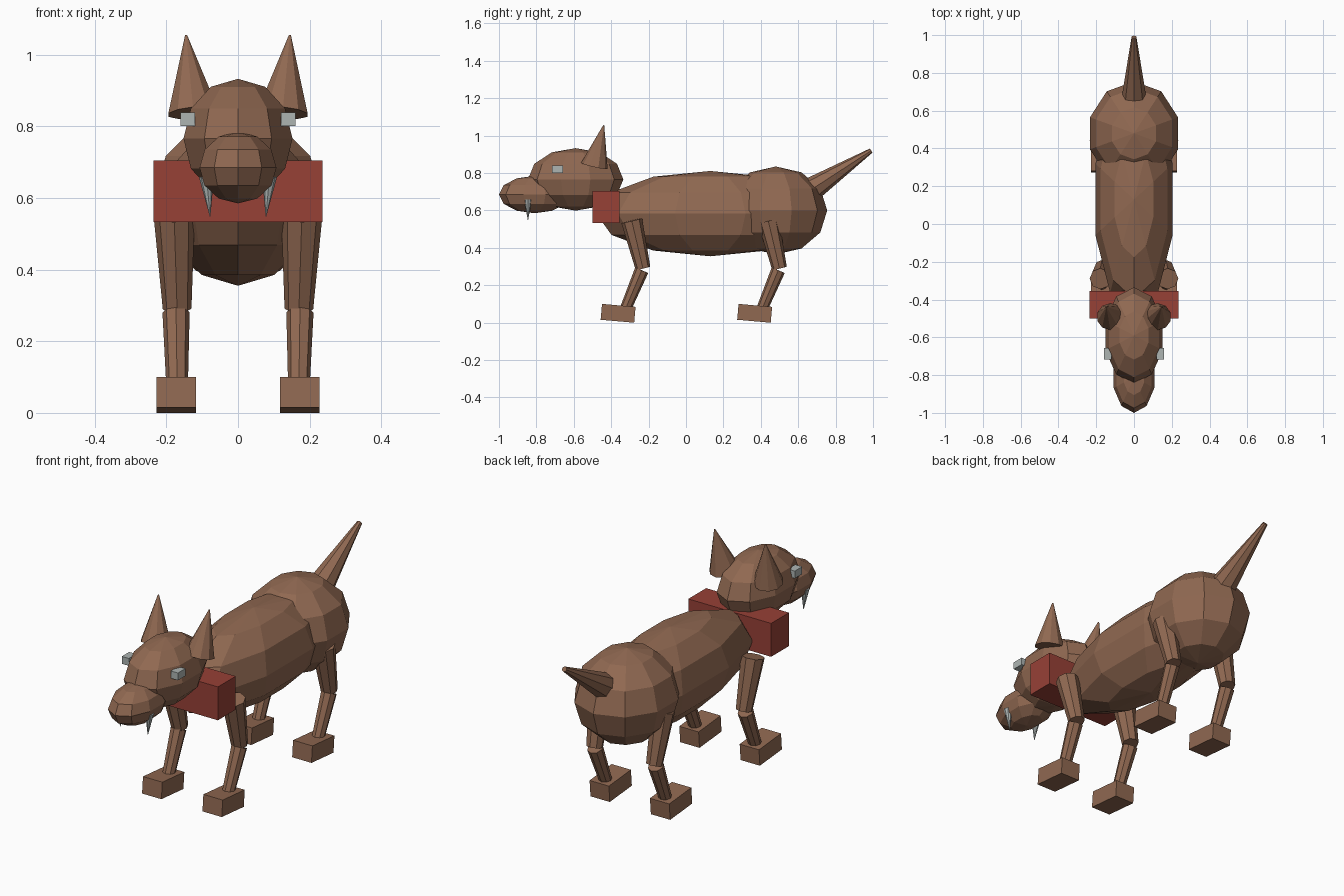
import bpy, bmesh, math
from mathutils import Vector, Matrix

cube = bpy.data.objects.get("Cube")
if cube:
    bpy.data.objects.remove(cube, do_unlink=True)


def material(name, rgb):
    m = bpy.data.materials.new(name)
    m.use_nodes = True
    m.diffuse_color = (*rgb, 1)
    m.node_tree.nodes["Principled BSDF"].inputs["Base Color"].default_value = (*rgb, 1)
    return m


brown = material("brown fur", (0.28, 0.14, 0.083))
red = material("red collar", (0.31, 0.052, 0.037))
grey = material("pale grey", (0.42, 0.46, 0.45))


def finish(name, bm, mat, matrix):
    mesh = bpy.data.meshes.new(name)
    bm.to_mesh(mesh)
    bm.free()
    mesh.materials.append(mat)
    obj = bpy.data.objects.new(name, mesh)
    obj.matrix_world = matrix
    bpy.context.collection.objects.link(obj)
    return obj


def ellipsoid(name, centre, radii, mat):
    bm = bmesh.new()
    bmesh.ops.create_uvsphere(bm, u_segments=10, v_segments=6, radius=1)
    bmesh.ops.scale(bm, vec=radii, verts=bm.verts)
    return finish(name, bm, mat, Matrix.Translation(centre))


def box(name, centre, size, mat, tilt=0):
    bm = bmesh.new()
    bmesh.ops.create_cube(bm, size=1)
    bmesh.ops.scale(bm, vec=size, verts=bm.verts)
    turn = Matrix.Rotation(math.radians(tilt), 4, "X")
    return finish(name, bm, mat, Matrix.Translation(centre) @ turn)


def taper(name, low, high, r_low, r_high, mat, sides=8):
    """Tapered tube running from a low point up to a high point."""
    low, high = Vector(low), Vector(high)
    axis = high - low
    bm = bmesh.new()
    bmesh.ops.create_cone(bm, cap_ends=True, segments=sides, radius1=r_low,
                          radius2=r_high, depth=axis.length)
    turn = Vector((0, 0, 1)).rotation_difference(axis).to_matrix().to_4x4()
    return finish(name, bm, mat, Matrix.Translation((low + high) / 2) @ turn)


# Body, head and tail
ellipsoid("body", (0, 0.13, 0.583), (0.215, 0.61, 0.228), brown)
ellipsoid("hips", (0, 0.48, 0.6), (0.245, 0.275, 0.235), brown)
ellipsoid("head", (0, -0.59, 0.766), (0.16, 0.255, 0.167), brown)
ellipsoid("muzzle", (0, -0.81, 0.685), (0.113, 0.19, 0.1), brown)
taper("tail", (0, 0.672, 0.713), (0, 0.99, 0.92), 0.065, 0.013, brown)

# Collar
box("collar", (0, -0.428, 0.619), (0.472, 0.145, 0.172), red)

for side, s in (("left", 1), ("right", -1)):
    # Ears, eyes and fangs
    taper(side + "_ear", (s * 0.125, -0.49, 0.838), (s * 0.145, -0.44, 1.055),
          0.073, 0.003, brown, sides=10)
    box(side + "_eye", (s * 0.14, -0.687, 0.82), (0.04, 0.06, 0.038), grey)
    taper(side + "_fang", (s * 0.078, -0.845, 0.549), (s * 0.088, -0.845, 0.66),
          0.001, 0.021, grey)
    # Legs
    for end, y in (("front", -0.29), ("rear", 0.44)):
        name = f"{end}_{side}"
        taper(name + "_upper_leg", (s * 0.17, y + 0.06, 0.29),
              (s * 0.178, y, 0.545), 0.04, 0.057, brown)
        taper(name + "_lower_leg", (s * 0.17, y - 0.035, 0.07),
              (s * 0.173, y + 0.053, 0.28), 0.03, 0.038, brown)
        box(name + "_foot", (s * 0.172, y - 0.073, 0.05), (0.11, 0.18, 0.085),
            brown, tilt=-5)
